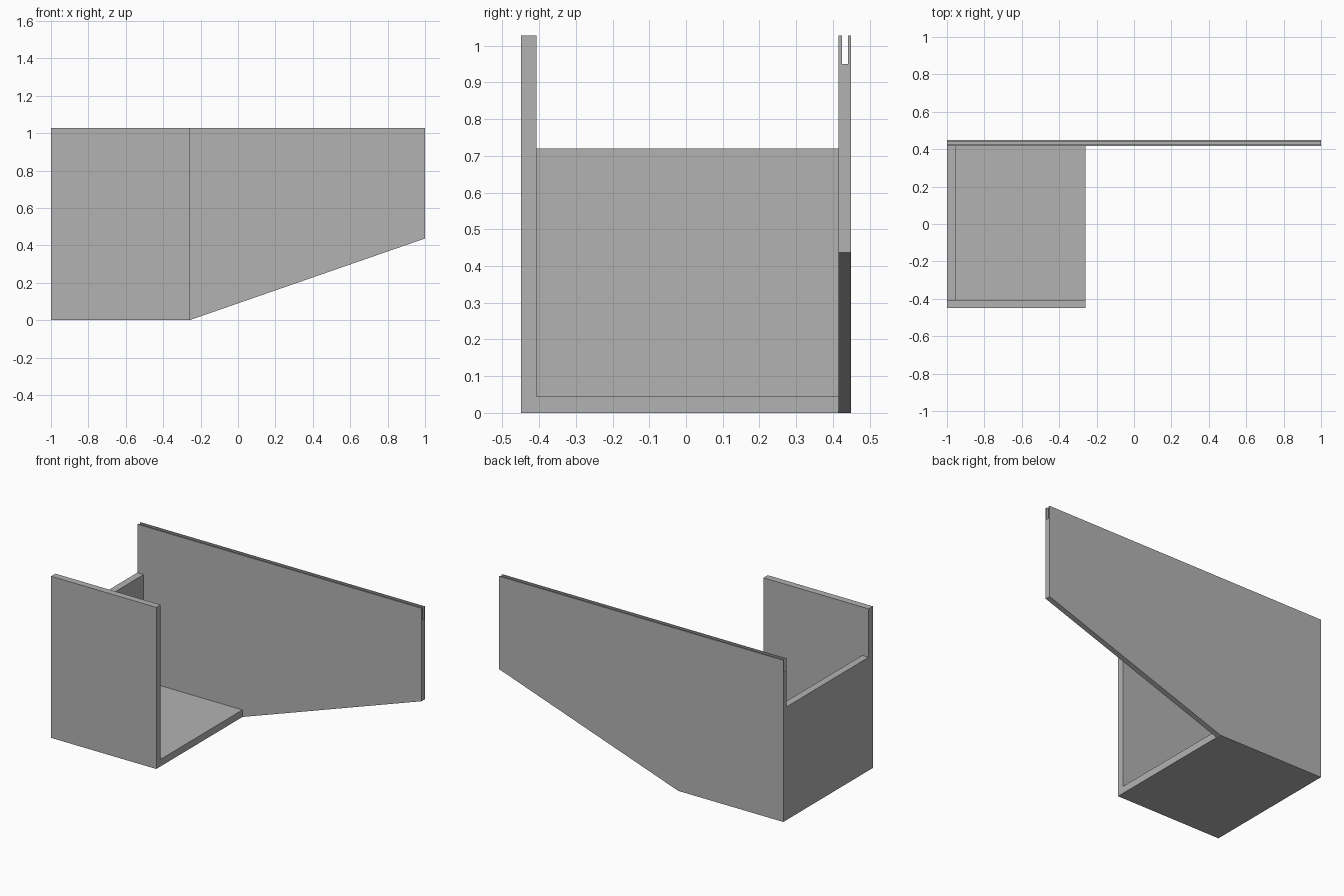
import bpy, bmesh
from mathutils import Vector

cube = bpy.data.objects.get("Cube")
if cube:
    bpy.data.objects.remove(cube, do_unlink=True)

grey = bpy.data.materials.new("plain grey")
grey.use_nodes = True
COLOUR = (0.45, 0.45, 0.45, 1)
grey.diffuse_color = COLOUR
grey.node_tree.nodes["Principled BSDF"].inputs["Base Color"].default_value = COLOUR

# Main dimensions
LEFT, TRAY_END, RIGHT = -1.0, -0.26, 1.0
FRONT, FRONT_IN, BACK_IN, BACK = -0.45, -0.407, 0.416, 0.45
FLOOR, WALL_TOP, TOP = 0.045, 0.72, 1.028
END_IN = -0.955


def extrude_yz(name, profile, x0, x1, cut=None):
    """Extrude a (y, z) profile along x, optionally trimmed by a plane."""
    bm = bmesh.new()
    face = bm.faces.new([bm.verts.new((x0, y, z)) for y, z in profile])
    moved = bmesh.ops.extrude_face_region(bm, geom=[face])["geom"]
    bmesh.ops.translate(bm, vec=(x1 - x0, 0, 0),
                        verts=[v for v in moved if isinstance(v, bmesh.types.BMVert)])
    if cut:
        point, normal = cut
        res = bmesh.ops.bisect_plane(bm, geom=bm.verts[:] + bm.edges[:] + bm.faces[:],
                                     plane_co=point, plane_no=normal, clear_outer=True)
        edges = [e for e in bm.edges if e.is_boundary]
        bmesh.ops.holes_fill(bm, edges=edges)
    bmesh.ops.recalc_face_normals(bm, faces=bm.faces)
    mesh = bpy.data.meshes.new(name)
    bm.to_mesh(mesh)
    bm.free()
    mesh.materials.append(grey)
    obj = bpy.data.objects.new(name, mesh)
    bpy.context.collection.objects.link(obj)
    return obj


# Long back panel: grooved along its top edge, underside sloping up to the right
groove_y0, groove_y1, groove_z = 0.425, 0.441, 0.95
panel_profile = [(BACK_IN, 0), (BACK, 0), (BACK, TOP), (groove_y1, TOP),
                 (groove_y1, groove_z), (groove_y0, groove_z),
                 (groove_y0, TOP), (BACK_IN, TOP)]
slope = Vector((RIGHT - TRAY_END, 0, 0.437))
normal = Vector((slope.z, 0, -slope.x)).normalized()
extrude_yz("back_panel", panel_profile, LEFT, RIGHT, ((TRAY_END, 0, 0), normal))

# Floor and front wall in one L-shaped piece
extrude_yz("floor_and_front_wall",
           [(FRONT, 0), (BACK_IN, 0), (BACK_IN, FLOOR), (FRONT_IN, FLOOR),
            (FRONT_IN, TOP), (FRONT, TOP)], LEFT, TRAY_END)

# Lower wall closing the end
extrude_yz("end_wall",
           [(FRONT_IN, FLOOR), (BACK_IN, FLOOR), (BACK_IN, WALL_TOP), (FRONT_IN, WALL_TOP)],
           LEFT, END_IN)
